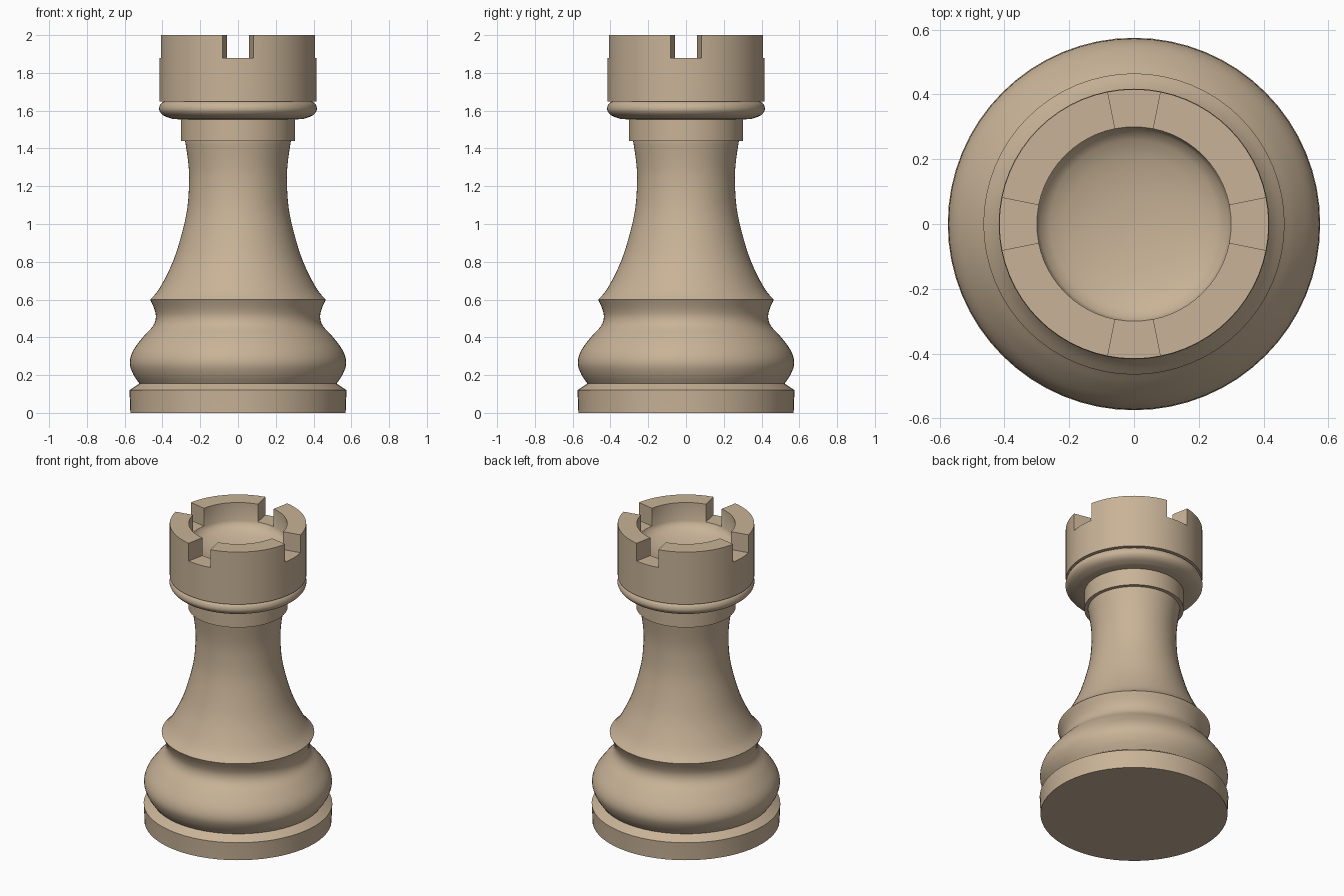
import bpy, bmesh, math

if "Cube" in bpy.data.objects:
    bpy.data.objects.remove(bpy.data.objects["Cube"])

SEG = 64


def spline(pts, sub=4):
    """Smooth curve through profile points (Catmull-Rom)."""
    out = []
    for i in range(len(pts) - 1):
        a, b, c, d = (pts[max(i - 1, 0)], pts[i], pts[i + 1],
                      pts[min(i + 2, len(pts) - 1)])
        for k in range(sub):
            t = k / sub
            out.append(tuple(0.5 * (2 * q + (r - p) * t + (2 * p - 5 * q + 4 * r - s) * t * t
                                    + (3 * q - p - 3 * r + s) * t ** 3)
                             for p, q, r, s in zip(a, b, c, d)))
    return out + [pts[-1]]


def finish(name, bm):
    bmesh.ops.remove_doubles(bm, verts=bm.verts, dist=1e-5)
    bmesh.ops.recalc_face_normals(bm, faces=bm.faces)
    mesh = bpy.data.meshes.new(name)
    bm.to_mesh(mesh)
    bm.free()
    ob = bpy.data.objects.new(name, mesh)
    bpy.context.collection.objects.link(ob)
    mat = bpy.data.materials.get("wood") or bpy.data.materials.new("wood")
    mat.diffuse_color = (0.58, 0.45, 0.31, 1)
    mat.use_nodes = True
    mat.node_tree.nodes["Principled BSDF"].inputs["Base Color"].default_value = mat.diffuse_color
    mesh.materials.append(mat)
    bpy.ops.object.select_all(action='DESELECT')
    ob.select_set(True)
    bpy.context.view_layer.objects.active = ob
    bpy.ops.object.shade_smooth_by_angle(angle=math.radians(35))


def lathe(name, profile):
    """Spin an (r, z) profile round the z axis."""
    bm = bmesh.new()
    vs = [bm.verts.new((r, 0, z)) for r, z in profile]
    edges = [bm.edges.new(p) for p in zip(vs, vs[1:])]
    bmesh.ops.spin(bm, geom=vs + edges, cent=(0, 0, 0), axis=(0, 0, 1),
                   angle=2 * math.pi, steps=SEG, use_merge=True)
    finish(name, bm)


# Base, belly and stem
foot = [(0, 0), (0.57, 0), (0.572, 0.06), (0.575, 0.12)]
belly = spline([(0.522, 0.155), (0.555, 0.205), (0.573, 0.265), (0.555, 0.33),
                (0.50, 0.405), (0.45, 0.46), (0.435, 0.505), (0.443, 0.55), (0.465, 0.60)])
stem = spline([(0.465, 0.60), (0.415, 0.66), (0.345, 0.80), (0.30, 0.94),
               (0.269, 1.08), (0.259, 1.22), (0.263, 1.32), (0.28, 1.44)])
lathe("body", foot + belly + stem[1:] + [(0.28, 1.5), (0, 1.5)])

# Neck block and rounded collar
lathe("neck", [(0, 1.44), (0.303, 1.44), (0.303, 1.56), (0, 1.56)])
lathe("collar", [(0, 1.553), (0.30, 1.553)] + spline(
    [(0.35, 1.557), (0.395, 1.575), (0.417, 1.603), (0.41, 1.635), (0.385, 1.652)]) + [(0, 1.652)])

# Crown with dished floor and four radial gaps
OUT, INN, LOW, TOP = 0.416, 0.30, 1.88, 2.0
bm = bmesh.new()


def ring_quad(i, p, q):
    """Quad for segment i between profile points p and q."""
    a, b = ((2 * math.pi * k / SEG) for k in (i, i + 1))
    bm.faces.new([bm.verts.new((r * math.cos(t), r * math.sin(t), z))
                  for t, (r, z) in ((a, p), (b, p), (b, q), (a, q))])


def gap(i):
    return (i + 2) % (SEG // 4) < 4


def end_wall(i):
    t = 2 * math.pi * i / SEG
    bm.faces.new([bm.verts.new((r * math.cos(t), r * math.sin(t), z))
                  for r, z in ((INN, LOW), (OUT, LOW), (OUT, TOP), (INN, TOP))])


dish = [(INN * math.cos(k * math.pi / 12), LOW - 0.09 * math.sin(k * math.pi / 12))
        for k in range(6)] + [(0.004, LOW - 0.09)]
for i in range(SEG):
    pts = [(0.004, 1.648), (OUT, 1.648), (OUT, LOW)]
    pts += [] if gap(i) else [(OUT, TOP), (INN, TOP)]
    pts += dish
    for p, q in zip(pts, pts[1:]):
        ring_quad(i, p, q)
    if gap(i) != gap(i - 1):
        end_wall(i)
bmesh.ops.remove_doubles(bm, verts=bm.verts, dist=1e-5)
bmesh.ops.holes_fill(bm, edges=[e for e in bm.edges if e.is_boundary], sides=SEG)
finish("crown", bm)
